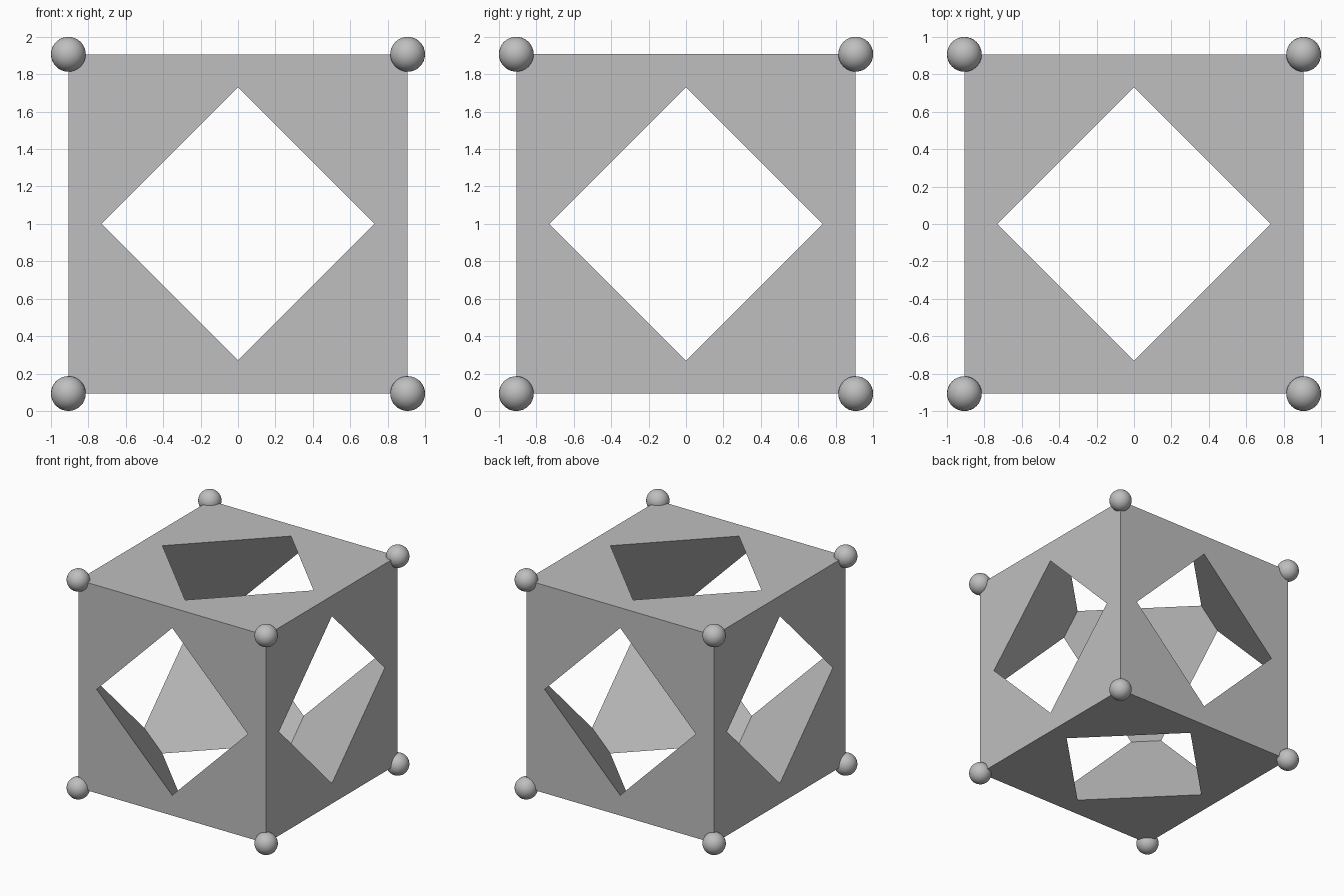
import bpy, bmesh
from itertools import product
from mathutils import Vector

HALF = 0.907      # half side of the cube
BALL = 0.093      # corner ball radius
HOLE = 0.73       # half diagonal of each diamond opening
CENTRE = Vector((0, 0, 1))

cube = bpy.data.objects.get("Cube")
if cube:
    bpy.data.objects.remove(cube, do_unlink=True)

grey = bpy.data.materials.new("plain grey")
grey.use_nodes = True
colour = (0.52, 0.52, 0.52, 1)
grey.diffuse_color = colour
grey.node_tree.nodes["Principled BSDF"].inputs["Base Color"].default_value = colour


def make_object(name, bm, location):
    mesh = bpy.data.meshes.new(name)
    bm.to_mesh(mesh)
    bm.free()
    mesh.materials.append(grey)
    obj = bpy.data.objects.new(name, mesh)
    obj.location = location
    bpy.context.collection.objects.link(obj)
    return obj


# Solid cube
bm = bmesh.new()
bmesh.ops.create_cube(bm, size=2 * HALF)
frame = make_object("cube_frame", bm, CENTRE)

# Octahedron that hollows the cube and opens a diamond in every face
bm = bmesh.new()
for axis in range(3):
    for sign in (-1, 1):
        tip = Vector()
        tip[axis] = sign * (HALF + HOLE)
        bm.verts.new(tip)
bmesh.ops.convex_hull(bm, input=bm.verts[:])
bmesh.ops.recalc_face_normals(bm, faces=bm.faces[:])
cutter = make_object("octahedron_cutter", bm, CENTRE)
cutter.hide_render = True

# Carve the frame and discard the cutter
cut = frame.modifiers.new("hollow", "BOOLEAN")
cut.operation = "DIFFERENCE"
cut.solver = "EXACT"
cut.object = cutter
bpy.context.view_layer.objects.active = frame
bpy.ops.object.modifier_apply(modifier=cut.name)
bpy.data.objects.remove(cutter, do_unlink=True)

# Smooth ball on each corner
for sx, sy, sz in product((-1, 1), repeat=3):
    bm = bmesh.new()
    bmesh.ops.create_uvsphere(bm, u_segments=32, v_segments=16, radius=BALL)
    for face in bm.faces:
        face.smooth = True
    name = "_".join(("corner_ball",
                     "top" if sz > 0 else "bottom",
                     "back" if sy > 0 else "front",
                     "left" if sx > 0 else "right"))
    make_object(name, bm, CENTRE + HALF * Vector((sx, sy, sz)))
